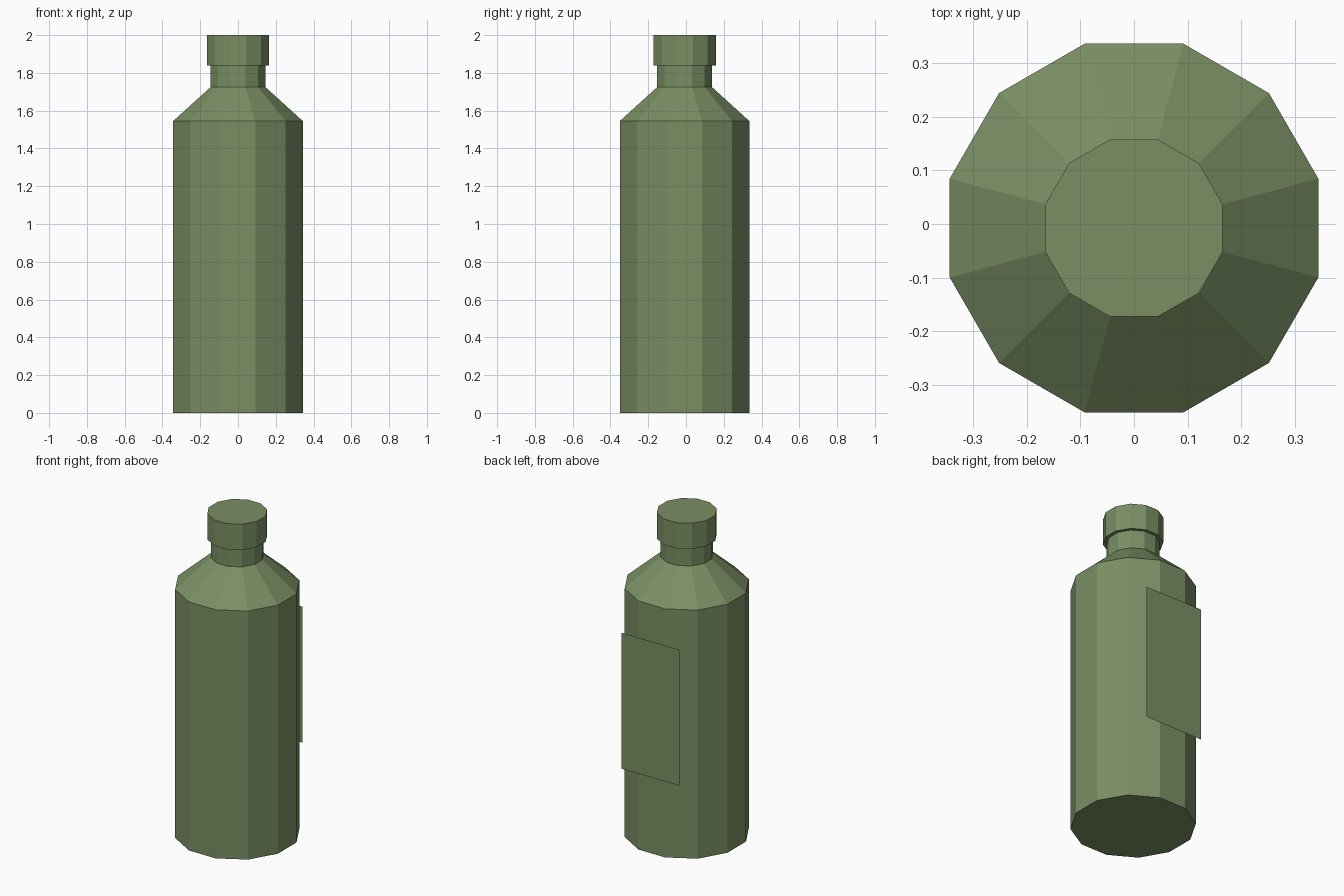
import bpy, bmesh, math

cube = bpy.data.objects.get("Cube")
if cube:
    bpy.data.objects.remove(cube, do_unlink=True)

SIDES = 12
AXIS_Y = -0.0075

# Single olive green colour
green = bpy.data.materials.new("olive_green")
green.use_nodes = True
colour = (0.195, 0.275, 0.127, 1)
green.diffuse_color = colour
bsdf = next(n for n in green.node_tree.nodes if n.type == 'BSDF_PRINCIPLED')
bsdf.inputs["Base Color"].default_value = colour


def finish(name, bm):
    mesh = bpy.data.meshes.new(name)
    bm.to_mesh(mesh)
    bm.free()
    mesh.materials.append(green)
    obj = bpy.data.objects.new(name, mesh)
    obj.location.y = AXIS_Y
    bpy.context.collection.objects.link(obj)
    return obj


def lathe(name, profile):
    """Closed faceted solid from (apothem, height) pairs, flats facing the axes."""
    bm = bmesh.new()
    rings = []
    for apothem, z in profile:
        r = apothem / math.cos(math.pi / SIDES)
        angles = [(i + 0.5) * math.tau / SIDES for i in range(SIDES)]
        rings.append([bm.verts.new((r * math.cos(a), r * math.sin(a), z)) for a in angles])
    for low, high in zip(rings, rings[1:]):
        for i in range(SIDES):
            j = (i + 1) % SIDES
            bm.faces.new((low[i], low[j], high[j], high[i]))
    bm.faces.new(rings[0][::-1])
    bm.faces.new(rings[-1])
    return finish(name, bm)


# Bottle body with sloped shoulder and neck
lathe("bottle_body", [(0.343, 0), (0.343, 1.545), (0.145, 1.725), (0.145, 1.84)])

# Cap overhanging the neck
lathe("bottle_cap", [(0.165, 1.84), (0.165, 2.0)])

# Flat label sheet standing just off the back
bm = bmesh.new()
corners = [(0.2, 0.48), (-0.2, 0.48), (-0.2, 1.325), (0.2, 1.325)]
bm.faces.new([bm.verts.new((x, 0.3575, z)) for x, z in corners])
finish("back_label", bm)
